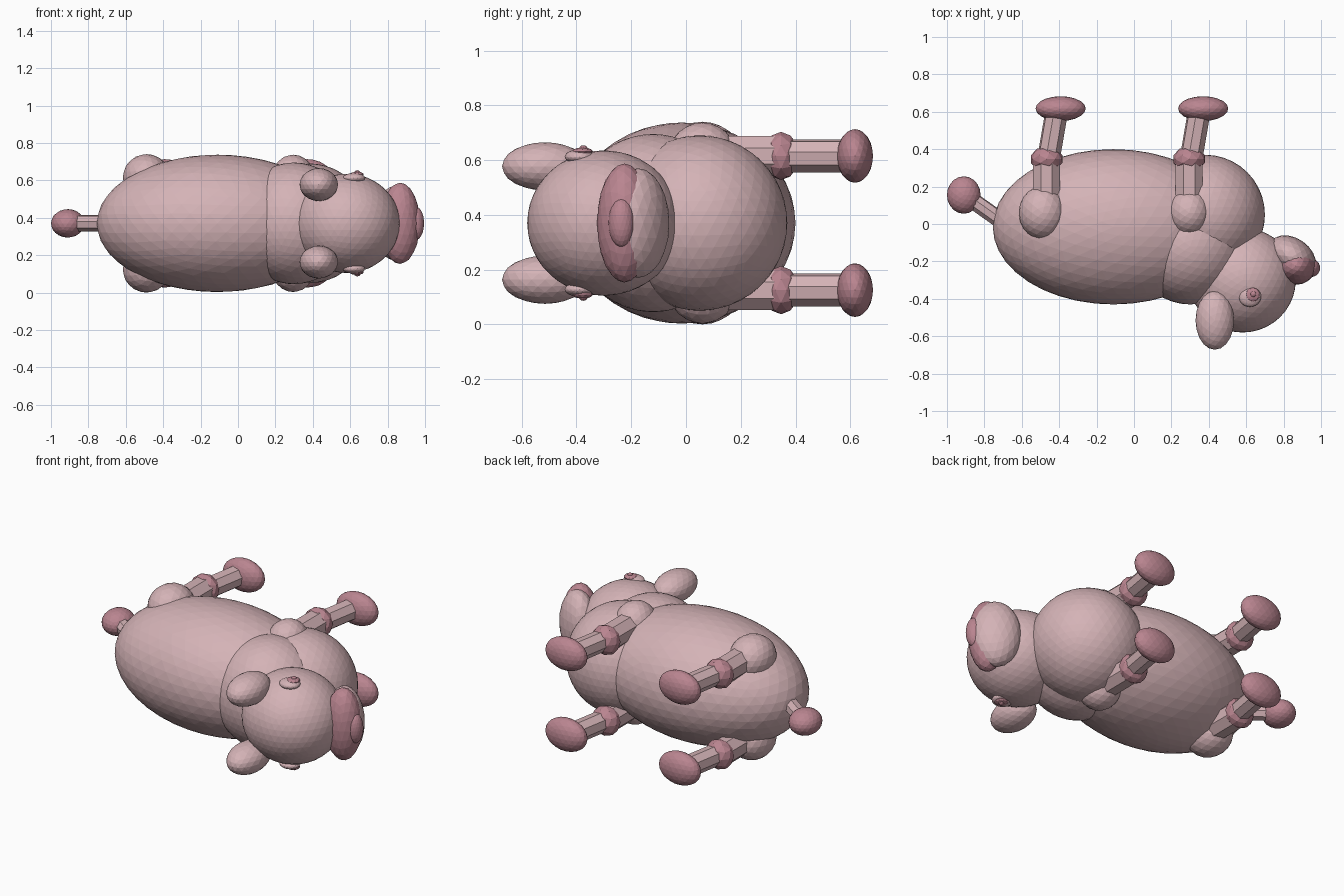
import bpy
import math
from mathutils import Vector

cube = bpy.data.objects.get("Cube")
if cube:
    bpy.data.objects.remove(cube, do_unlink=True)

MID = 0.37  # height of the symmetry plane: the animal lies on its side


def material(name, colour):
    m = bpy.data.materials.new(name)
    m.use_nodes = True
    m.diffuse_color = (*colour, 1)
    m.node_tree.nodes["Principled BSDF"].inputs["Base Color"].default_value = (*colour, 1)
    return m


PINK = material("pale pink", (0.66, 0.45, 0.47))
ROSE = material("dusky rose", (0.49, 0.235, 0.28))


def finish(name, mat):
    ob = bpy.context.object
    ob.name = name
    ob.data.materials.append(mat)
    return ob


def ball(name, centre, radii, mat, detail=3, turn=0):
    bpy.ops.mesh.primitive_ico_sphere_add(subdivisions=detail, radius=1, location=centre,
                                          rotation=(0, 0, math.radians(turn)))
    bpy.context.object.scale = radii
    return finish(name, mat)


def rod(name, start, end, radius, mat):
    a, b = Vector(start), Vector(end)
    bpy.ops.mesh.primitive_cylinder_add(vertices=8, radius=radius, depth=(b - a).length,
                                        location=(a + b) / 2)
    ob = finish(name, mat)
    spin = Vector((0, 0, 1)).rotation_difference((b - a).normalized())
    ob.rotation_euler = spin.to_euler()
    for v in ob.data.vertices:  # put a flat side outwards
        c, s = math.cos(math.pi / 8), math.sin(math.pi / 8)
        x, y = v.co.x, v.co.y
        v.co.x, v.co.y = x * c - y * s, x * s + y * c
    return ob


# Trunk
ball("body", (-0.11, -0.015, MID), (0.645, 0.415, 0.367), PINK, 4)
ball("chest", (0.38, 0.05, MID), (0.32, 0.32, 0.32), PINK, 4)
ball("neck", (0.30, -0.12, MID), (0.31, 0.31, 0.325), PINK, 4)

# Head and snout
ball("head", (0.58, -0.30, MID), (0.285, 0.28, 0.265), PINK, 4)
ball("muzzle", (0.845, -0.175, MID), (0.14, 0.10, 0.20), PINK, 3, -35)
ball("snout", (0.866, -0.225, MID), (0.107, 0.10, 0.217), ROSE)
ball("nose_tip", (0.95, -0.235, MID), (0.045, 0.048, 0.09), ROSE)

# Tail
rod("tail_stalk", (-0.70, 0.01, MID), (-0.89, 0.145, MID), 0.045, PINK)
ball("tail_tuft", (-0.91, 0.155, MID), (0.09, 0.10, 0.076), ROSE)

# Paired parts, one on each side of the symmetry plane
for side, s in (("right", 1), ("left", -1)):
    ball(side + "_ear", (0.432, -0.515, MID + s * 0.207), (0.103, 0.157, 0.088), PINK)
    ball(side + "_eye", (0.62, -0.388, MID + s * 0.242), (0.06, 0.055, 0.027), PINK)
    ball(side + "_iris", (0.635, -0.378, MID + s * 0.262), (0.038, 0.038, 0.014), ROSE, 2)
    ball(side + "_pupil", (0.638, -0.375, MID + s * 0.272), (0.016, 0.016, 0.012), ROSE, 2)

    z = MID + s * 0.245
    for end, x, thigh in (("front", 0.295, (0.115, 0.125, 0.122)),
                          ("rear", -0.467, (0.127, 0.143, 0.125))):
        name = f"{end}_{side}_"
        shift = 0.022 if end == "rear" else 0
        ball(name + "thigh", (x - shift, 0.06, z), thigh, PINK)
        rod(name + "upper_leg", (x, 0.08, z), (x, 0.34, z), 0.078, PINK)
        ball(name + "knee", (x, 0.347, z), (0.088, 0.068, 0.088), ROSE, 2)
        rod(name + "shin", (x + 0.012, 0.36, z), (x + 0.055, 0.61, z), 0.062, PINK)
        ball(name + "hoof", (x + 0.075, 0.617, z), (0.134, 0.066, 0.098), ROSE)
